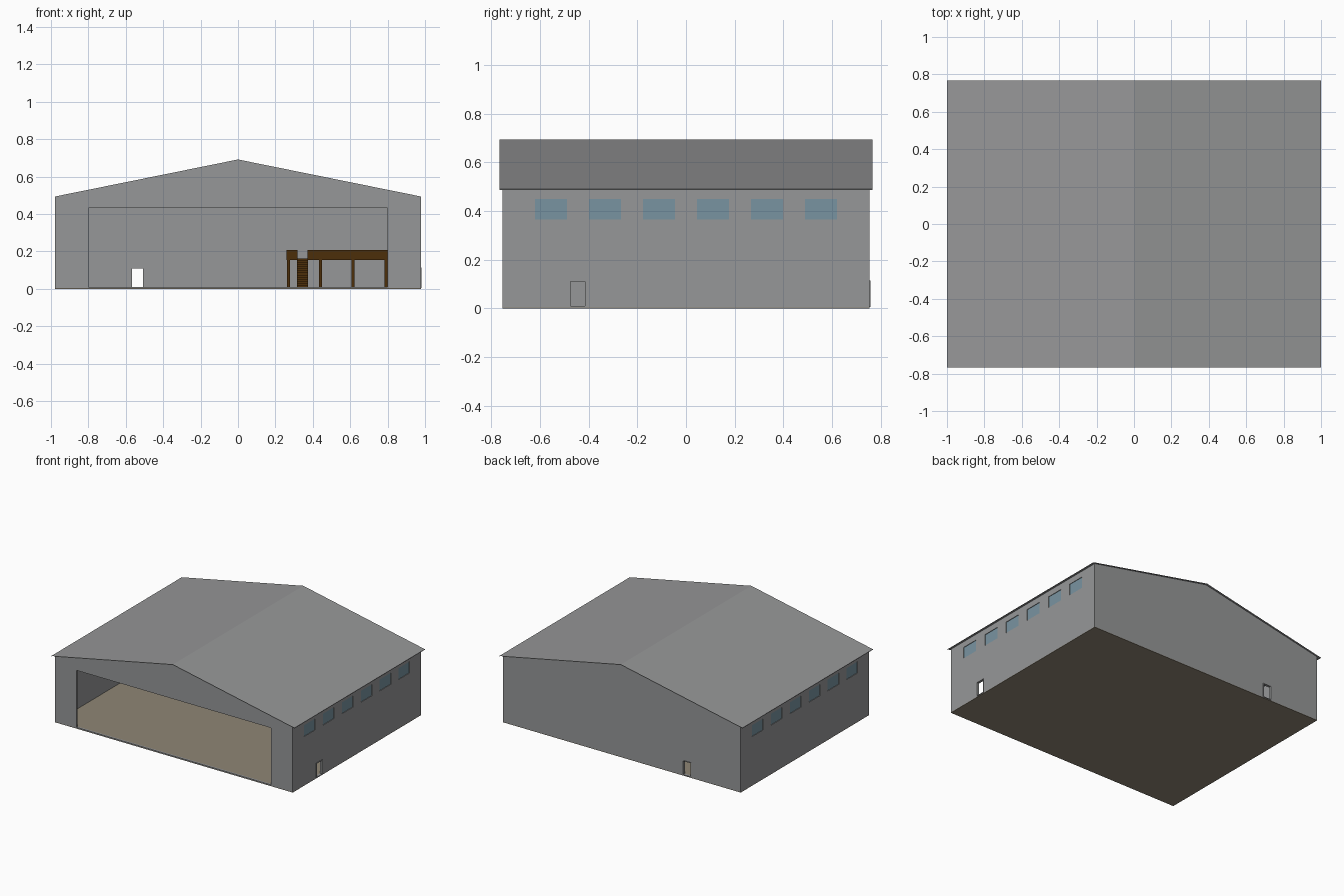
import bpy
import bmesh

cube = bpy.data.objects.get("Cube")
if cube:
    bpy.data.objects.remove(cube, do_unlink=True)


def material(name, srgb):
    lin = [((c / 255 + 0.055) / 1.055) ** 2.4 for c in srgb] + [1.0]
    m = bpy.data.materials.new(name)
    m.use_nodes = True
    m.diffuse_color = lin
    m.node_tree.nodes["Principled BSDF"].inputs["Base Color"].default_value = lin
    return m


GREY = material("grey metal", (150, 151, 152))
FLOOR = material("beige concrete", (143, 134, 117))
GLASS = material("blue glass", (121, 148, 161))
WOOD = material("brown wood", (76, 46, 10))


def finish(name, bm, mat):
    bmesh.ops.recalc_face_normals(bm, faces=bm.faces)
    mesh = bpy.data.meshes.new(name)
    bm.to_mesh(mesh)
    bm.free()
    mesh.materials.append(mat)
    obj = bpy.data.objects.new(name, mesh)
    bpy.context.collection.objects.link(obj)
    return obj


def boxes(name, spans, mat):
    """One object from boxes given as (x0, x1, y0, y1, z0, z1)."""
    bm = bmesh.new()
    for x0, x1, y0, y1, z0, z1 in spans:
        for v in bmesh.ops.create_cube(bm, size=1)["verts"]:
            v.co = (x1 if v.co.x > 0 else x0,
                    y1 if v.co.y > 0 else y0,
                    z1 if v.co.z > 0 else z0)
    return finish(name, bm, mat)


def gable_prism(name, half_x, half_y, bottom, eave, ridge):
    bm = bmesh.new()
    outline = [(-half_x, bottom), (half_x, bottom), (half_x, eave), (0, ridge), (-half_x, eave)]
    face = bm.faces.new([bm.verts.new((x, -half_y, z)) for x, z in outline])
    out = bmesh.ops.extrude_face_region(bm, geom=[face])["geom"]
    moved = [g for g in out if isinstance(g, bmesh.types.BMVert)]
    bmesh.ops.translate(bm, verts=moved, vec=(0, 2 * half_y, 0))
    bm.faces.ensure_lookup_table()
    if face.is_valid and len(bm.faces) < 7:
        bm.faces.new(face.verts)
    return finish(name, bm, GREY)


def subtract(obj, cutter):
    cutter.hide_render = True
    mod = obj.modifiers.new("cut", "BOOLEAN")
    mod.operation, mod.solver, mod.object = "DIFFERENCE", "EXACT", cutter
    dg = bpy.context.evaluated_depsgraph_get()
    mesh = bpy.data.meshes.new_from_object(obj.evaluated_get(dg))
    obj.modifiers.clear()
    mesh.materials.clear()
    mesh.materials.append(GREY)
    for p in mesh.polygons:
        p.material_index = 0
    obj.data = mesh
    bpy.data.objects.remove(cutter, do_unlink=True)


W, D, T = 0.978, 0.754, 0.014          # wall half width, half depth, thickness
FLOOR_Z = 0.01

# Floor slab with raised interior
boxes("floor", [(-W, W, -D, D, 0, 0.004),
                (-W + T, W - T, -D + T, D - T, 0.004, FLOOR_Z)], FLOOR)

# Walls, hollowed and opened at the top, then pierced
window_y = [(i - 2.5) * 0.222 for i in range(6)]
walls = gable_prism("walls", W, D, 0.004, 0.494, 0.692)
subtract(walls, gable_prism("hollow", W - T, D - T, -0.1, 0.55, 0.75))
holes = [(-1.1, 1.1, y - 0.065, y + 0.065, 0.365, 0.45) for y in window_y]
holes += [(-0.8, 0.8, -0.85, -0.65, FLOOR_Z, 0.433),
          (-0.567, -0.508, 0.65, 0.85, FLOOR_Z, 0.11),
          (0.9, 1.1, -0.475, -0.415, FLOOR_Z, 0.11)]
subtract(walls, boxes("openings", holes, GREY))

# Thin roof sheet with a small drip edge along both eaves
bm = bmesh.new()
profile = ((-1, 0.487), (-1, 0.491), (0, 0.695), (1, 0.491), (1, 0.487))
rows = [[bm.verts.new((x, y, z)) for x, z in profile] for y in (-0.767, 0.767)]
for i in range(len(profile) - 1):
    bm.faces.new((rows[0][i], rows[0][i + 1], rows[1][i + 1], rows[1][i]))
roof = finish("roof", bm, GREY)
if roof.data.polygons[1].normal.z < 0:
    roof.data.flip_normals()

# Window panes set shallowly into both side walls
for side, label in ((1, "left"), (-1, "right")):
    xs = sorted((side * (W - 0.009), side * (W - 0.004)))
    boxes(label + "_window_panes",
          [(*xs, y - 0.065, y + 0.065, 0.365, 0.45) for y in window_y], GLASS)

# Door frames standing slightly proud of the walls
F = 0.004


def frame_spans(a, b):
    return [(a - F, a, FLOOR_Z, 0.11 + F), (b, b + F, FLOOR_Z, 0.11 + F),
            (a, b, 0.11, 0.11 + F), (a - F, b + F, 0.005, FLOOR_Z)]


boxes("back_door_frame", [(a, b, D - 0.002, D + F, z0, z1)
                          for a, b, z0, z1 in frame_spans(-0.567, -0.508)], GREY)
boxes("side_door_frame", [(W - 0.002, W + F, a, b, z0, z1)
                          for a, b, z0, z1 in frame_spans(-0.475, -0.415)], GREY)

# Mezzanine in the back corner
X0, X1, Y0, Y1, DECK = 0.26, W - T, 0.3, D - T, 0.163
boxes("mezzanine_deck", [(X0, X1, Y0, Y1, DECK - 0.008, DECK)], WOOD)
boxes("mezzanine_posts", [(x - 0.008, x + 0.008, y, y + 0.016, FLOOR_Z, DECK - 0.008)
                          for x in (0.269, 0.44, 0.615, 0.79, 0.955)
                          for y in (Y0 + 0.002, Y1 - 0.018)], WOOD)
boxes("mezzanine_railing", [(X0, 0.317, Y0, Y0 + 0.008, DECK, 0.208),
                            (0.372, X1, Y0, Y0 + 0.008, DECK, 0.208),
                            (X0, X0 + 0.008, Y0 + 0.008, Y1, DECK, 0.208)], WOOD)

# Stairs up to the gap in the railing
N = 14
rise, run = (DECK - FLOOR_Z) / N, 0.013
boxes("stairs", [(0.316, 0.373, Y0 - (N - i) * run, Y0 - (N - i - 1) * run,
                  FLOOR_Z + max(i - 1, 0) * rise, FLOOR_Z + (i + 1) * rise)
                 for i in range(N)], WOOD)
